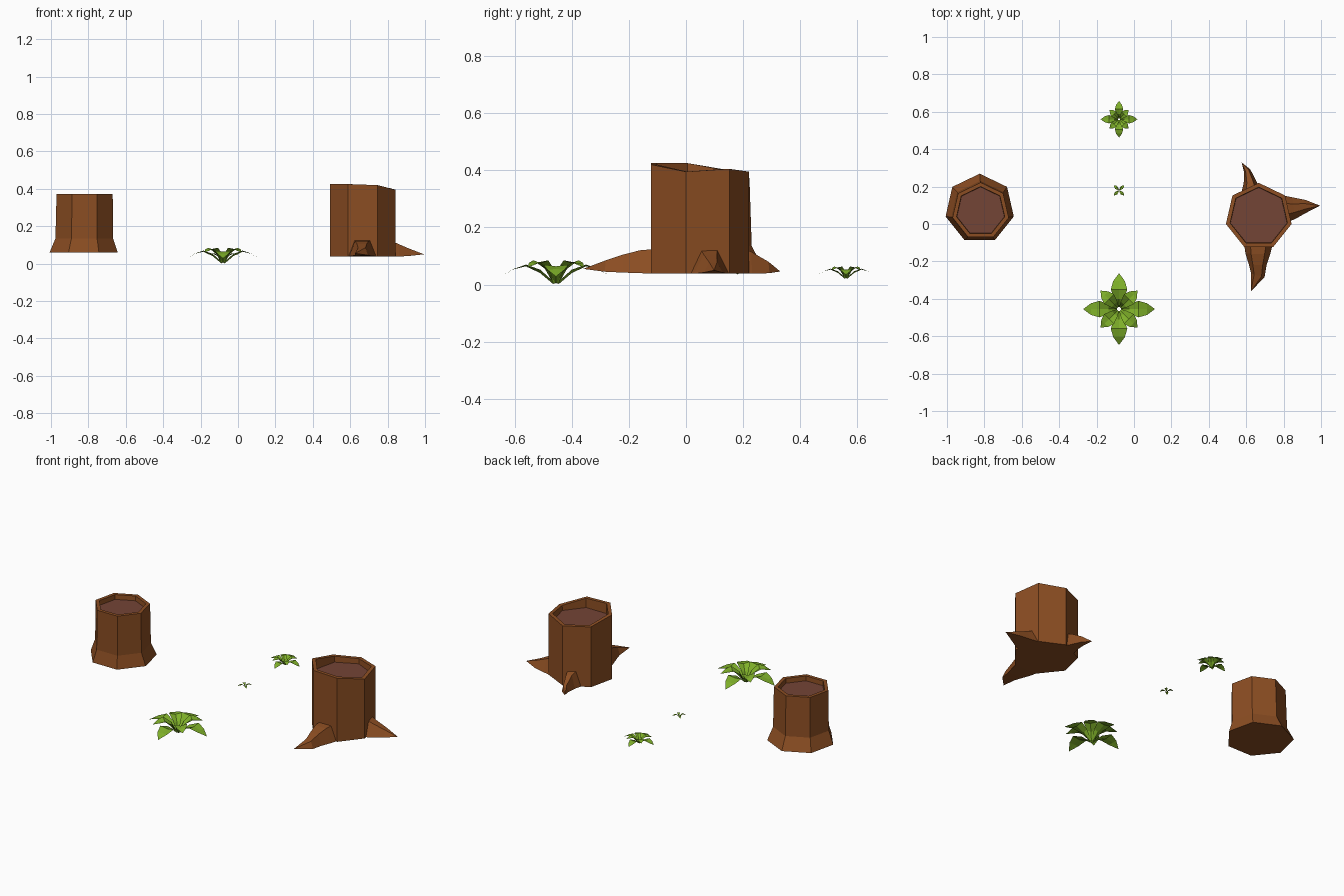
import bpy, bmesh, math
from mathutils import Vector

if "Cube" in bpy.data.objects:
    bpy.data.objects.remove(bpy.data.objects["Cube"])


def material(name, color):
    m = bpy.data.materials.new(name)
    m.diffuse_color = (*color, 1)
    m.use_nodes = True
    m.node_tree.nodes["Principled BSDF"].inputs["Base Color"].default_value = m.diffuse_color
    return m


BARK = material("bark brown", (0.26, 0.075, 0.016))
CORE = material("cut wood", (0.175, 0.058, 0.037))
LEAF = material("leaf green", (0.21, 0.43, 0.022))


def finish(name, bm, mats, recalc=True):
    if recalc:
        bmesh.ops.recalc_face_normals(bm, faces=bm.faces)
    me = bpy.data.meshes.new(name)
    bm.to_mesh(me)
    bm.free()
    for m in mats:
        me.materials.append(m)
    ob = bpy.data.objects.new(name, me)
    bpy.context.collection.objects.link(ob)
    return ob


def bridge(bm, a, b):
    n = len(a)
    for i in range(n):
        bm.faces.new((a[i], a[(i + 1) % n], b[(i + 1) % n], b[i]))


def stump(name, rings):
    """Seven-sided stump; each ring is (cx, cy, radius, z or seven z values)."""
    bm = bmesh.new()
    loops = []
    for cx, cy, r, z in rings:
        zs = z if isinstance(z, list) else [z] * 7
        angs = [math.pi / 2 + i * math.tau / 7 for i in range(7)]
        loops.append([bm.verts.new((cx + r * math.cos(a), cy + r * math.sin(a), h))
                      for a, h in zip(angs, zs)])
    for a, b in zip(loops, loops[1:]):
        bridge(bm, a, b)
    bm.faces.new(loops[0])
    bm.faces.new(loops[-1]).material_index = 1  # recessed cut wood
    return finish(name, bm, [BARK, CORE])


def root(name, sections, flat=0.55):
    """Tapered root; sections are (x, y, half width, bottom z, top z), last is the tip."""
    bm = bmesh.new()
    loops = []
    for i, (x, y, w, zb, zt) in enumerate(sections[:-1]):
        nx, ny = sections[i + 1][:2]
        px, py = sections[max(i - 1, 0)][:2]
        d = Vector((nx - px, ny - py, 0)).normalized()
        s = Vector((-d.y, d.x, 0)) * w
        c = Vector((x, y, 0))
        loops.append([bm.verts.new(c + s * k + Vector((0, 0, z)))
                      for k, z in ((-1, zb), (1, zb), (flat, zt), (-flat, zt))])
    for a, b in zip(loops, loops[1:]):
        bridge(bm, a, b)
    x, y, _, _, z = sections[-1]
    tip = bm.verts.new((x, y, z))
    for i in range(4):
        bm.faces.new((loops[-1][i], loops[-1][(i + 1) % 4], tip))
    bm.faces.new(loops[0])
    return finish(name, bm, [BARK])


# Leaf sections: distance out, half width, midrib z, edge z
LONG = [(0.010, 0.008, 0.002, 0.012), (0.055, 0.026, 0.040, 0.052),
        (0.105, 0.044, 0.064, 0.070), (0.150, 0.031, 0.054, 0.053), (0.192, 0, 0.028, 0)]
SHORT = [(0.010, 0.008, 0.000, 0.012), (0.035, 0.022, 0.045, 0.058),
         (0.075, 0.037, 0.075, 0.085), (0.108, 0.026, 0.075, 0.076), (0.140, 0, 0.060, 0)]


def plant(name, x, y, z, scale, leaves):
    """Rosette of folded leaves; leaves are (profile, angle in degrees)."""
    bm = bmesh.new()
    for prof, deg in leaves:
        a = math.radians(deg)
        d, s = Vector((math.cos(a), math.sin(a), 0)), Vector((-math.sin(a), math.cos(a), 0))
        o = Vector((x, y, z))

        def put(r, w, h):
            return bm.verts.new(o + (d * r + s * w + Vector((0, 0, h))) * scale)

        rows = [(put(r, -w, ze), put(r, 0, zm), put(r, w, ze)) for r, w, zm, ze in prof[:-1]]
        for p, q in zip(rows, rows[1:]):
            bm.faces.new((p[0], q[0], q[1], p[1]))
            bm.faces.new((p[1], q[1], q[2], p[2]))
        tip = put(prof[-1][0], 0, prof[-1][2])
        bm.faces.new((rows[-1][0], tip, rows[-1][1]))
        bm.faces.new((rows[-1][1], tip, rows[-1][2]))
    return finish(name, bm, [LEAF], recalc=False)


# Left stump with flared foot
stump("flared_stump", [
    (-0.825, 0.082, 0.187, 0.06), (-0.822, 0.072, 0.158, 0.135), (-0.82, 0.068, 0.154, 0.373),
    (-0.82, 0.068, 0.132, 0.373), (-0.82, 0.068, 0.130, 0.345)])

# Right stump with an uneven rim
rim = [0.395, 0.40, 0.425, 0.425, 0.42, 0.395, 0.405]
stump("rooted_stump", [
    (0.667, 0.04, 0.18, 0.038), (0.667, 0.04, 0.18, rim),
    (0.667, 0.04, 0.157, rim), (0.667, 0.04, 0.155, 0.365)])

# Roots of the right stump
root("front_root", [(0.665, -0.10, 0.078, 0.038, 0.125), (0.662, -0.16, 0.066, 0.04, 0.12),
                    (0.662, -0.22, 0.047, 0.042, 0.105), (0.662, -0.275, 0.037, 0.045, 0.085),
                    (0.625, -0.36, 0, 0, 0.055)])
root("right_root", [(0.81, 0.08, 0.072, 0.038, 0.125), (0.855, 0.085, 0.058, 0.038, 0.105),
                    (0.92, 0.095, 0.034, 0.042, 0.078), (0.995, 0.098, 0, 0, 0.05)], 0.4)
root("back_root", [(0.625, 0.18, 0.05, 0.038, 0.13), (0.62, 0.225, 0.034, 0.038, 0.115),
                   (0.605, 0.285, 0.018, 0.04, 0.08), (0.575, 0.33, 0, 0, 0.046)], 0.5)

# Three plants of falling size
full = [(LONG, k * 90) for k in range(4)] + [(SHORT, 45 + k * 90) for k in range(4)]
plant("large_plant", -0.08, -0.455, 0.0, 1.0, full)
plant("medium_plant", -0.08, 0.56, 0.02, 0.51, full)
plant("small_plant", -0.08, 0.18, 0.035, 0.2, [(LONG, 45 + k * 90) for k in range(4)])
